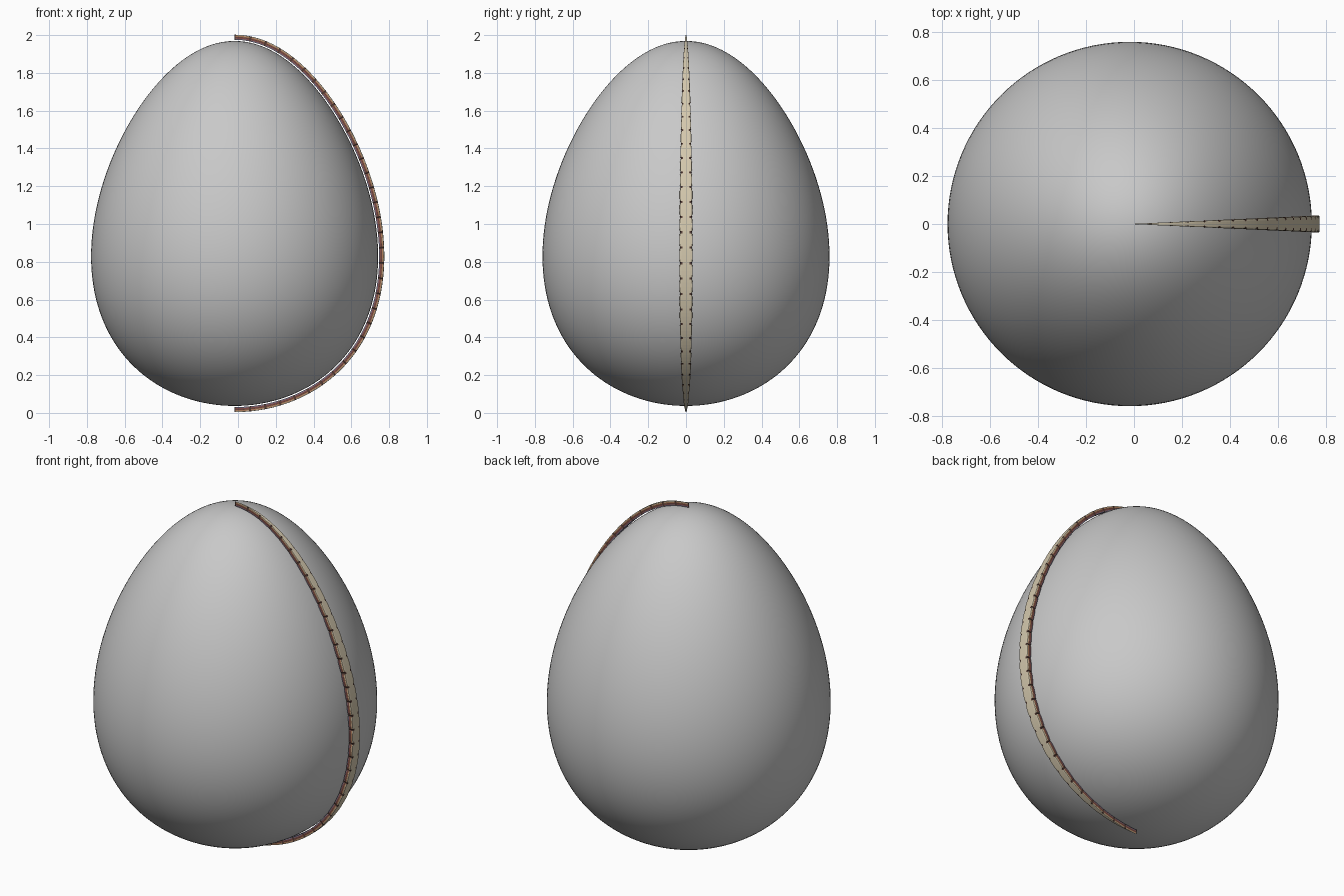
import bpy, bmesh, math
from mathutils import Vector

cube = bpy.data.objects.get("Cube")
if cube:
    bpy.data.objects.remove(cube, do_unlink=True)

AXIS_X = -0.018            # egg axis
MID_Z, HALF_H = 1.003, 0.966
WIDTH, TAPER = 0.7466, 0.1925
LOBES = 34
HALF_ANGLE = math.radians(2.6)


def material(name, rgb):
    m = bpy.data.materials.new(name)
    m.use_nodes = True
    m.diffuse_color = (*rgb, 1)
    m.node_tree.nodes["Principled BSDF"].inputs["Base Color"].default_value = (*rgb, 1)
    return m


def make_object(name, bm, mats):
    mesh = bpy.data.meshes.new(name)
    bm.to_mesh(mesh)
    bm.free()
    for m in mats:
        mesh.materials.append(m)
    ob = bpy.data.objects.new(name, mesh)
    ob.location = (AXIS_X, 0, MID_Z)
    bpy.context.collection.objects.link(ob)
    return ob


def profile(theta):
    """Radius and height of the egg outline, from top to bottom."""
    c = math.cos(theta)
    return Vector((WIDTH * math.sin(theta) * (1 - TAPER * c), HALF_H * c))


def outline(samples):
    """Outline points and outward normals at even fractions of arc length."""
    n = 2000
    pts = [profile(math.pi * i / n) for i in range(n + 1)]
    length = [0]
    for a, b in zip(pts, pts[1:]):
        length.append(length[-1] + (b - a).length)
    result, i = [], 0
    for s in samples:
        while i < n and length[i] < s * length[-1]:
            i += 1
        step = math.pi / n
        t = profile(math.pi * i / n + step) - profile(math.pi * i / n - step)
        result.append((pts[i], Vector((-t.y, t.x)).normalized()))
    return result


# Egg body: a sphere tapered towards the top
grey = material("grey", (0.58, 0.58, 0.58))
bm = bmesh.new()
bmesh.ops.create_uvsphere(bm, u_segments=128, v_segments=80, radius=1)
for v in bm.verts:
    w = WIDTH * (1 - TAPER * v.co.z)
    v.co = (v.co.x * w, v.co.y * w, v.co.z * HALF_H)
egg = make_object("egg_body", bm, [grey])
bpy.context.view_layer.objects.active = egg
egg.select_set(True)
bpy.ops.object.shade_smooth_by_angle()

# Layered strip: a narrow scalloped wedge of shell down the left side
mats = [material("tan", (0.66, 0.58, 0.42)), material("rust", (0.42, 0.20, 0.10)),
        material("dark_brown", (0.09, 0.045, 0.035)), material("maroon", (0.22, 0.07, 0.06)),
        material("slate_purple", (0.20, 0.17, 0.25))]
TAN, RUST, DARK, MAROON, SLATE = range(5)

# Half section as (width fraction, offset from egg, colour of the next face)
half = [(0.6, 0.033, TAN), (0.94, 0.032, TAN), (1.0, 0.028, RUST), (1.0, 0.022, DARK),
        (1.0, 0.019, MAROON), (1.0, 0.012, SLATE), (0.95, 0.006, SLATE)]
right = [(-f, o) for f, o, _ in half]
section = [(f, o) for f, o, _ in half] + right[::-1]
colours = [c for _, _, c in half]
colours += colours[-2::-1] + [TAN]
last = len(section) - 1

steps = [0, 0.07, 0.25, 0.5, 0.75, 0.93]
params = [k + u for k in range(LOBES) for u in steps] + [LOBES]
bm = bmesh.new()
rings = []
for p, (point, normal) in zip(params, outline([p / LOBES for p in params])):
    scallop = 1 - 0.16 * abs(2 * (p % 1) - 1) ** 4
    ring = []
    for frac, offset in section:
        q = point + normal * offset
        a = HALF_ANGLE * frac * scallop
        ring.append(bm.verts.new((q.x * math.cos(a), q.x * math.sin(a), q.y)))
    rings.append(ring)

for r, (a, b) in enumerate(zip(rings, rings[1:])):
    in_notch = r % len(steps) in (0, len(steps) - 1)
    for j in range(last + 1):
        k = (j + 1) % (last + 1)
        f = bm.faces.new((a[j], b[j], b[k], a[k]))
        f.material_index = colours[j]
        # Dark creases between the scallops
        if in_notch and j not in (last, len(half) - 1):
            f.material_index = DARK
bmesh.ops.remove_doubles(bm, verts=bm.verts, dist=1e-5)
bmesh.ops.recalc_face_normals(bm, faces=bm.faces)
make_object("layered_strip", bm, mats)
